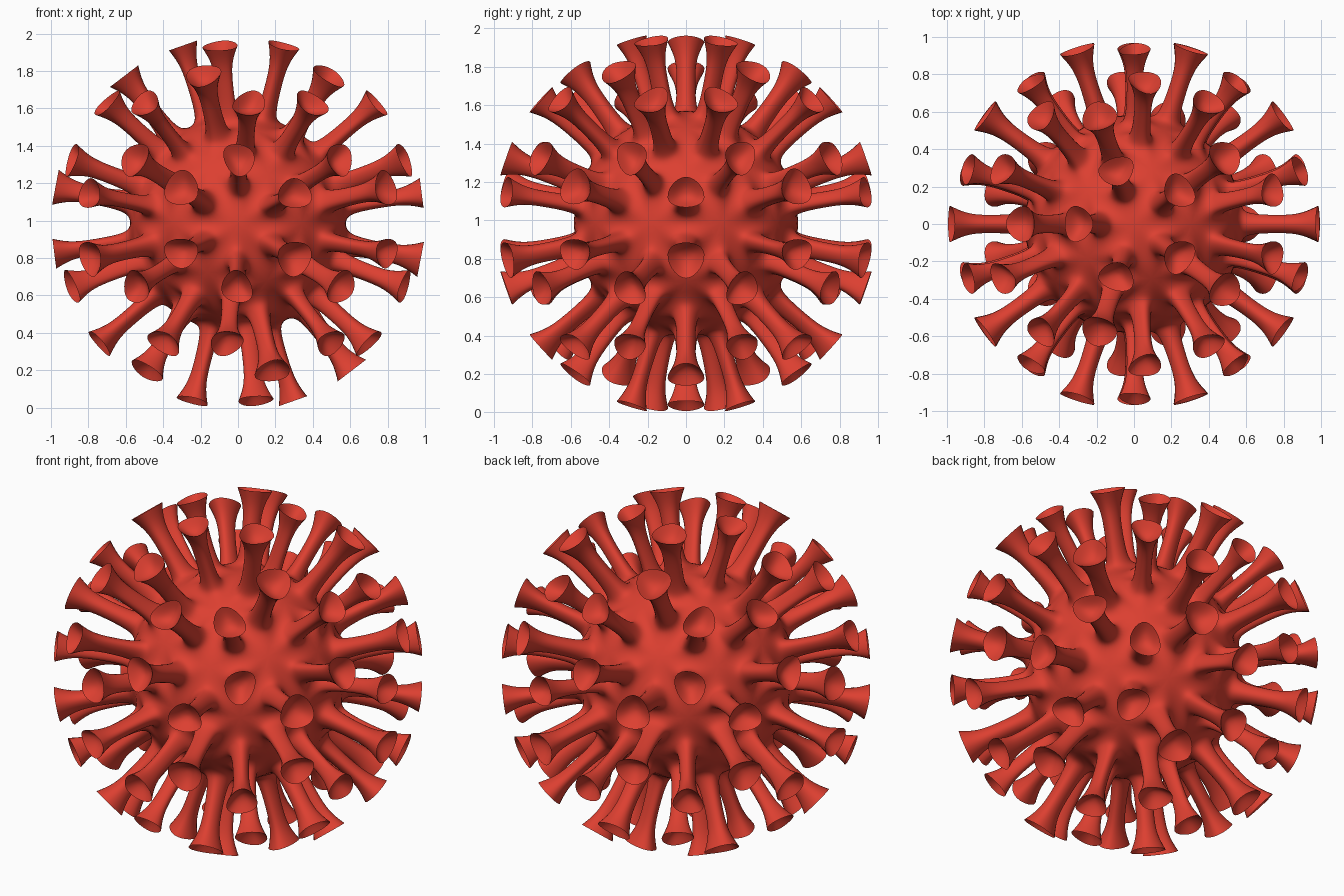
import bpy, bmesh
from mathutils import Vector

if "Cube" in bpy.data.objects:
    bpy.data.objects.remove(bpy.data.objects["Cube"])

CENTRE = Vector((0, 0, 0.985))
BODY_R = 0.6
# spike rings: (distance from centre, size relative to the base triangle)
RINGS = [(0.60, 0.54), (0.76, 0.47), (0.90, 0.50), (0.995, 0.95), (0.93, 0.32)]
RIM = 3

red = bpy.data.materials.new("virus red")
red.diffuse_color = (0.72, 0.05, 0.03, 1)
red.use_nodes = True
red.node_tree.nodes["Principled BSDF"].inputs["Base Color"].default_value = red.diffuse_color

# body: icosphere whose 80 triangles each carry one spike
bm = bmesh.new()
bmesh.ops.create_icosphere(bm, subdivisions=2, radius=BODY_R)
crease = bm.edges.layers.float.new("crease_edge")
for face in list(bm.faces):
    base = list(face.verts)
    mid = face.calc_center_median()
    axis = mid.normalized()
    offsets = [v.co - mid for v in base]
    bm.faces.remove(face)
    ring = base
    # trumpet-shaped spike grown ring by ring, ending in a cup
    for k, (dist, size) in enumerate(RINGS):
        new = [bm.verts.new(axis * dist + o * size) for o in offsets]
        for i in range(3):
            j = (i + 1) % 3
            bm.faces.new((ring[i], ring[j], new[j], new[i]))
        if k == RIM:
            for i in range(3):
                bm.edges.get((new[i], new[(i + 1) % 3]))[crease] = 1.0
        ring = new
    bm.faces.new(ring)
for f in bm.faces:
    f.smooth = True
bmesh.ops.translate(bm, verts=bm.verts, vec=CENTRE)

mesh = bpy.data.meshes.new("virus_body")
bm.to_mesh(mesh)
bm.free()
mesh.materials.append(red)
virus = bpy.data.objects.new("virus_body", mesh)
bpy.context.collection.objects.link(virus)
sub = virus.modifiers.new("rounding", 'SUBSURF')
sub.levels = sub.render_levels = 3

# keep the rims sharp
bpy.context.view_layer.objects.active = virus
virus.select_set(True)
bpy.ops.object.modifier_apply(modifier="rounding")
bpy.ops.object.shade_smooth_by_angle(angle=0.9)
